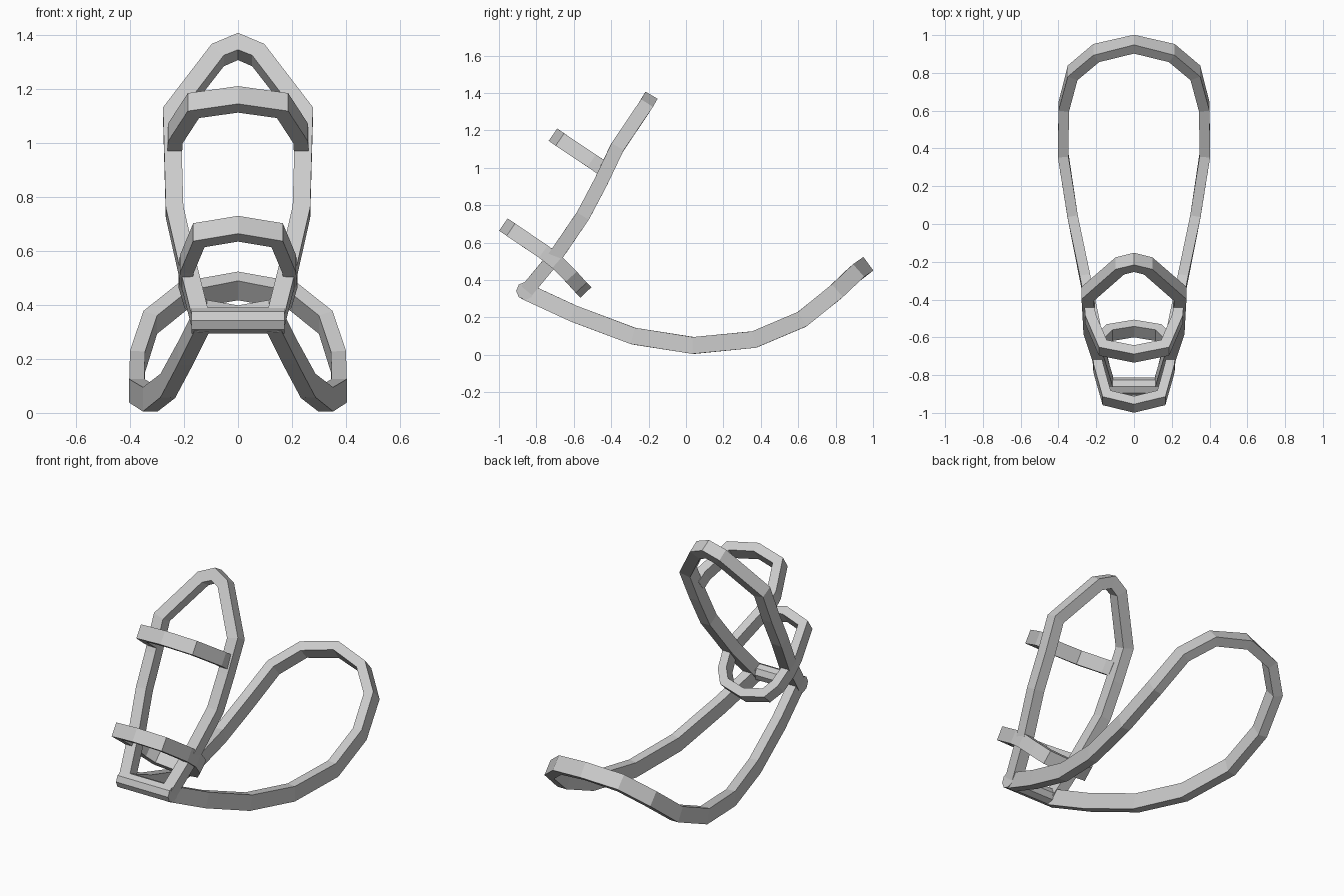
import bpy, bmesh, math
from mathutils import Vector

if "Cube" in bpy.data.objects:
    bpy.data.objects.remove(bpy.data.objects["Cube"])


def strap(name, pts, width, height):
    """Sweep a rectangle along half a path, then mirror it across x = 0."""
    P = [Vector(p) for p in pts]
    last = len(P) - 1
    bm = bmesh.new()
    rings = []
    for i, p in enumerate(P):
        d_in = (P[max(i, 1)] - P[max(i, 1) - 1]).normalized()
        j = min(i, last - 1)
        d_out = (P[j + 1] - P[j]).normalized()
        t = (d_in + d_out).normalized()
        n = Vector((0, -t.z, t.y)).normalized()
        if abs(p.x) < 1e-6:                      # square cut on the mirror plane
            t = Vector((math.copysign(1, t.x), 0, 0))
        s = t.cross(n).normalized()
        s /= max(0.6, abs(d_in.dot(t)))          # mitre the corner
        rings.append([bm.verts.new(p + s * a * width / 2 + n * b * height / 2)
                      for a, b in ((-1, -1), (1, -1), (1, 1), (-1, 1))])
    for r, q in zip(rings, rings[1:]):
        for k in range(4):
            m = (k + 1) % 4
            bm.faces.new((r[k], r[m], q[m], q[k]))
    for p, r in ((P[0], rings[0]), (P[-1], rings[-1])):
        if abs(p.x) > 1e-6:
            bm.faces.new(r)
    bmesh.ops.recalc_face_normals(bm, faces=bm.faces)
    # make sure the open half points outwards
    f = max(bm.faces, key=lambda g: g.calc_center_median().z)
    c = min((r for r in rings),
            key=lambda r: (r[0].co - f.calc_center_median()).length)
    mid = sum((v.co for v in f.verts), Vector()) / 4
    k = min(range(last), key=lambda a: ((P[a] + P[a + 1]) / 2 - mid).length)
    if f.normal.dot(mid - (P[k] + P[k + 1]) / 2) < 0:
        bmesh.ops.reverse_faces(bm, faces=bm.faces)
    me = bpy.data.meshes.new(name)
    bm.to_mesh(me)
    bm.free()
    ob = bpy.data.objects.new(name, me)
    bpy.context.collection.objects.link(ob)
    mod = ob.modifiers.new("Mirror", 'MIRROR')
    mod.merge_threshold = 0.001
    return ob


# long curved base loop
strap("base_loop", [
    (0.135, -0.86, 0.34), (0.195, -0.60, 0.22), (0.26, -0.28, 0.10),
    (0.325, 0.04, 0.05), (0.375, 0.365, 0.082), (0.372, 0.62, 0.19),
    (0.325, 0.80, 0.335), (0.20, 0.905, 0.435), (0, 0.952, 0.47)],
    0.055, 0.09)

# upright back frame with a pointed top
strap("back_frame", [
    (0.14, -0.85, 0.345), (0.185, -0.70, 0.525), (0.235, -0.55, 0.745),
    (0.24, -0.455, 0.925), (0.245, -0.37, 1.105), (0.075, -0.222, 1.325),
    (0, -0.203, 1.357)], 0.065, 0.075)

# upper hoop across the front of the frame
strap("upper_hoop", [
    (0, -0.688, 1.161), (0.165, -0.655, 1.138), (0.232, -0.50, 1.035),
    (0.235, -0.44, 0.993)], 0.055, 0.08)

# lower ring, running around the frame and dropping at the back
strap("lower_ring", [
    (0, -0.955, 0.682), (0.145, -0.92, 0.658), (0.19, -0.76, 0.55),
    (0.195, -0.69, 0.495), (0.175, -0.62, 0.425), (0.13, -0.575, 0.375),
    (0, -0.553, 0.352)], 0.05, 0.08)

# octagonal hinge bar at the front
bpy.ops.mesh.primitive_cylinder_add(
    vertices=8, radius=0.048, depth=0.345, location=(0, -0.86, 0.342),
    rotation=(0, math.pi / 2, 0))
bpy.context.object.name = "hinge_bar"
